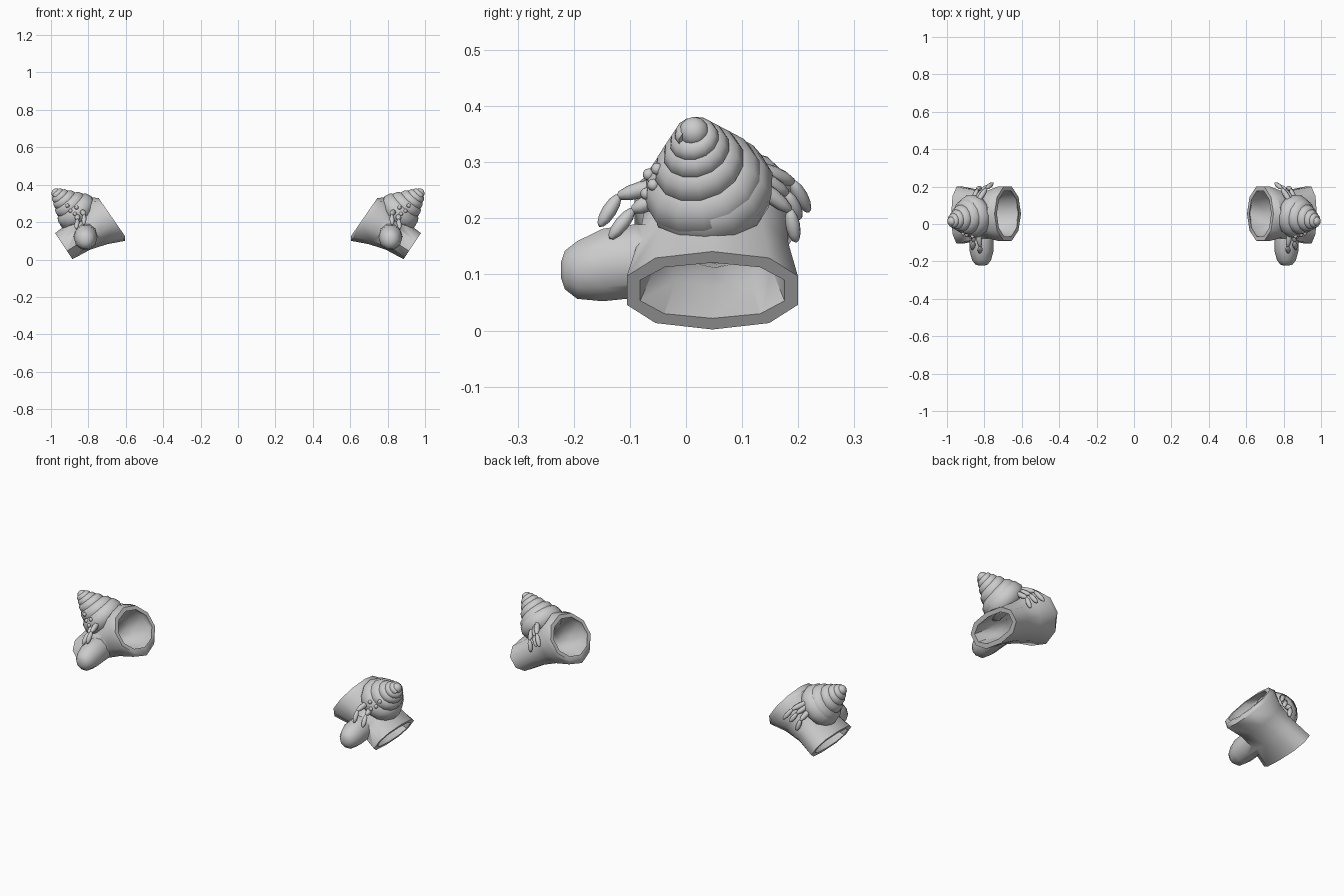
import bpy, bmesh, math
from mathutils import Vector, Matrix

if "Cube" in bpy.data.objects:
    bpy.data.objects.remove(bpy.data.objects["Cube"])

grey = bpy.data.materials.new("plain grey")
grey.diffuse_color = (0.6, 0.6, 0.6, 1)
grey.use_nodes = True
grey.node_tree.nodes["Principled BSDF"].inputs["Base Color"].default_value = grey.diffuse_color


def make(name, bm):
    bmesh.ops.recalc_face_normals(bm, faces=bm.faces)
    me = bpy.data.meshes.new(name)
    bm.to_mesh(me)
    bm.free()
    me.materials.append(grey)
    ob = bpy.data.objects.new(name, me)
    bpy.context.collection.objects.link(ob)
    return ob


def loft(bm, rings):
    """Skin closed rings of points and cap both ends."""
    vs = [[bm.verts.new(p) for p in r] for r in rings]
    n = len(vs[0])
    for a, b in zip(vs, vs[1:]):
        for i in range(n):
            bm.faces.new((a[i], a[(i + 1) % n], b[(i + 1) % n], b[i]))
    bm.faces.new(vs[0])
    bm.faces.new(vs[-1])


def select(ob):
    bpy.ops.object.select_all(action='DESELECT')
    bpy.context.view_layer.objects.active = ob
    ob.select_set(True)


def boolean(ob, other, op):
    m = ob.modifiers.new("bool", 'BOOLEAN')
    m.operation, m.object, m.solver = op, other, 'EXACT'
    select(ob)
    bpy.ops.object.modifier_apply(modifier=m.name)
    bpy.data.objects.remove(other)


def finish(ob, angle=60):
    """Smooth shading, then mirror to the other hand."""
    select(ob)
    bpy.ops.object.shade_smooth_by_angle(angle=math.radians(angle))
    m = ob.modifiers.new("pair", 'MIRROR')
    m.use_mirror_merge = False


def sleeve_ring(section, hollow=False, n=10):
    top, bottom, cy, hw, square, wall = section
    inset = wall if hollow else 0
    t, b = Vector((top[0], cy, top[1])), Vector((bottom[0], cy, bottom[1]))
    c, u = (t + b) / 2, (t - b) / 2
    u = u.normalized() * (u.length - inset)
    out = []
    for i in range(n):
        a = 2 * math.pi * (i + 0.5) / n
        ca, sa = [math.copysign(abs(v) ** square, v) for v in (math.cos(a), math.sin(a))]
        out.append(c + u * sa + Vector((0, (hw - inset) * ca * 1.04, 0)))
    return out


# Sleeve sections: top (x, z), bottom (x, z), centre y, half width, squareness, wall
sections = [
    ((0.746, 0.330), (0.604, 0.125), 0.055, 0.146, 1.00, 0.022),
    ((0.788, 0.331), (0.604, 0.100), 0.055, 0.148, 1.00, 0.024),
    ((0.825, 0.275), (0.700, 0.082), 0.052, 0.128, 0.95, 0.036),
    ((0.885, 0.212), (0.790, 0.053), 0.048, 0.134, 0.90, 0.030),
    ((0.978, 0.141), (0.885, 0.002), 0.047, 0.153, 0.85, 0.024),
]
bm = bmesh.new()
loft(bm, [sleeve_ring(s) for s in sections])
glove = make("glove", bm)

# Thumb sections: y, z, radius
bm = bmesh.new()
loft(bm, [[(0.815 + r * 0.93 * math.cos(a), y, z + r * math.sin(a))
           for a in (2 * math.pi * i / 10 for i in range(10))]
          for y, z, r in [(0.0, 0.125, 0.066), (-0.09, 0.124, 0.069), (-0.148, 0.117, 0.068),
                          (-0.194, 0.108, 0.054), (-0.216, 0.108, 0.036), (-0.223, 0.108, 0.014)]])
boolean(glove, make("thumb", bm), 'UNION')

# Hollow out the sleeve from end to end
axis = Vector((0.82, 0, -0.57)) * 0.03
inner = [sleeve_ring(s, True) for s in sections]
inner.insert(0, [p - axis for p in inner[0]])
inner.append([p + axis for p in inner[-1]])
bm = bmesh.new()
loft(bm, inner)
boolean(glove, make("hollow", bm), 'DIFFERENCE')
finish(glove, 50)

# Spiral shell: a shrinking tube wound around a leaning axis
base, apex = Vector((0.865, 0.04, 0.255)), Vector((0.970, 0.015, 0.352))
up = (apex - base).normalized()
side = up.cross(Vector((0, 1, 0))).normalized()
fwd = up.cross(side)
STEPS = 14
rings = []
for i in range(-STEPS, 4 * STEPS + 1):
    n = i / STEPS
    f = 0.74 ** max(n, 0)
    a = 2 * math.pi * n + 2.2
    out = side * math.cos(a) + fwd * math.sin(a)
    c = base + (apex - base) * ((1 - f) / 0.7 + 0.06 * min(n, 0)) + out * 0.060 * f
    rings.append([c + (out * math.cos(b) + up * math.sin(b)) * 0.057 * f
                  for b in (2 * math.pi * k / 10 for k in range(10))])
bm = bmesh.new()
loft(bm, rings)
shell = make("shell", bm)
bpy.context.view_layer.update()


def ball(bm, p, r, seg=10):
    bmesh.ops.create_uvsphere(bm, u_segments=seg, v_segments=seg // 2 + 1, radius=r,
                              matrix=Matrix.Translation(p))


bm = bmesh.new()
ball(bm, apex + up * 0.003, 0.027)
finish(make("shell_tip", bm))

# Small beads set on the front of the shell
bm = bmesh.new()
for p in [(0.837, -0.062, 0.254), (0.863, -0.066, 0.278), (0.872, -0.078, 0.245),
          (0.900, -0.066, 0.265), (0.912, -0.050, 0.288)]:
    ball(bm, shell.closest_point_on_mesh(Vector(p))[1], 0.011, 8)
finish(make("shell_beads", bm))
finish(shell, 50)


# Jointed legs: one tapered, pointed segment between each pair of joints
def segment(bm, a, b, r):
    d = b - a
    rot = d.to_track_quat('Z', 'Y').to_matrix().to_4x4()
    m = Matrix.Translation((a + b) / 2) @ rot @ Matrix.Diagonal((r, r, d.length * 0.56, 1))
    bmesh.ops.create_uvsphere(bm, u_segments=8, v_segments=6, radius=1, matrix=m)


legs = {
    "front_legs": [
        [(0.835, -0.04, 0.262), (0.822, -0.120, 0.240), (0.825, -0.153, 0.188)],
        [(0.860, -0.04, 0.240), (0.858, -0.095, 0.215), (0.865, -0.134, 0.166)],
    ],
    "back_legs": [
        [(0.835, 0.12, 0.293), (0.790, 0.190, 0.265), (0.755, 0.218, 0.214)],
        [(0.845, 0.12, 0.280), (0.812, 0.180, 0.245), (0.785, 0.202, 0.200)],
        [(0.860, 0.12, 0.265), (0.838, 0.185, 0.215), (0.822, 0.196, 0.160)],
    ],
}
for name, paths in legs.items():
    bm = bmesh.new()
    for path in paths:
        a, b, c = map(Vector, path)
        segment(bm, a, b, 0.015)
        segment(bm, b, c, 0.013)
    finish(make(name, bm))
